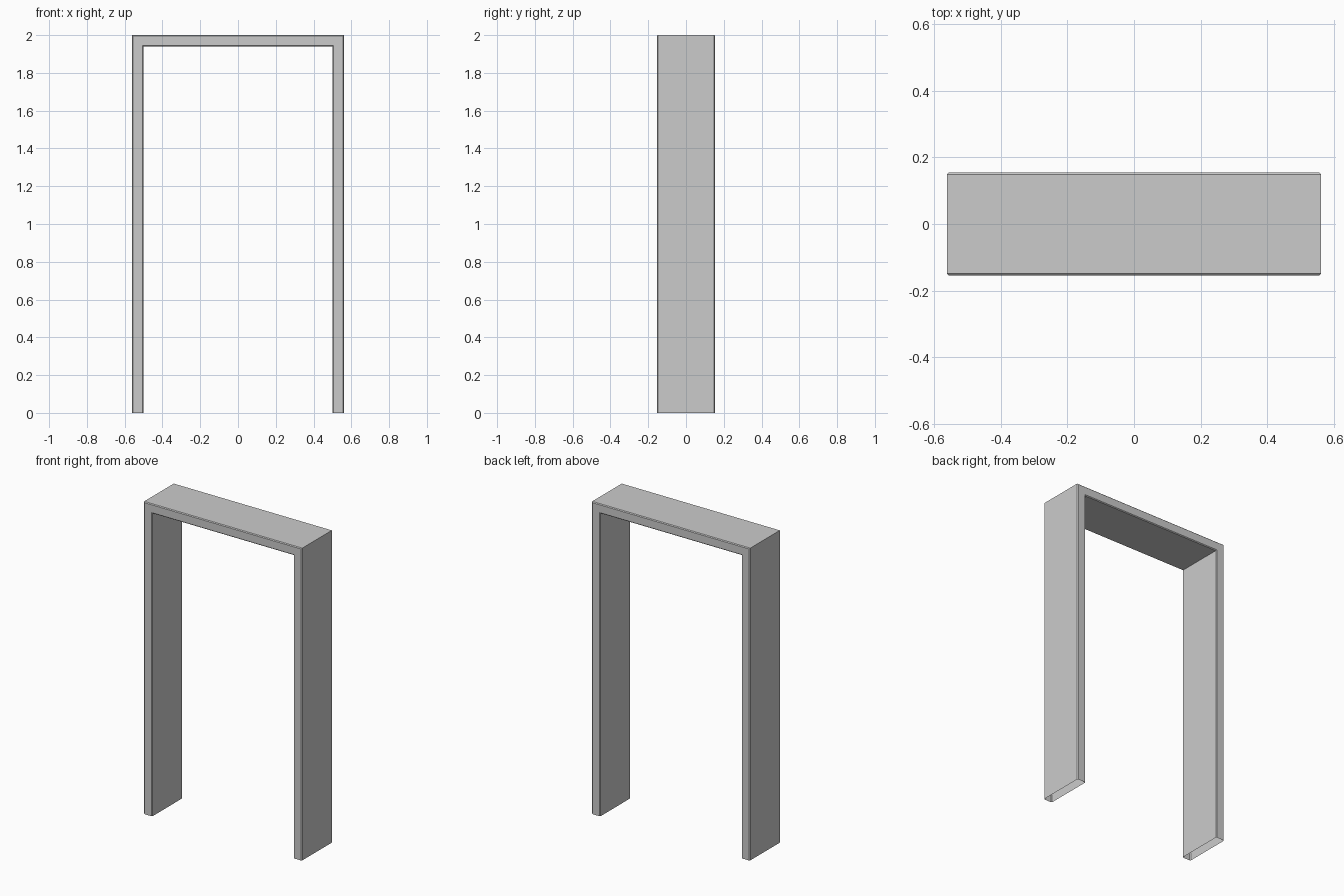
import bpy, bmesh

if "Cube" in bpy.data.objects:
    bpy.data.objects.remove(bpy.data.objects["Cube"])

HALF_W, HEIGHT, THICK, HALF_D, BEV = 0.56, 2.0, 0.06, 0.154, 0.005

# Bevelled cross-section: (distance inward from the outer edge, y)
half = [(0, HALF_D - BEV), (BEV, HALF_D), (THICK - BEV, HALF_D), (THICK, HALF_D - BEV)]
section = half + [(d, -y) for d, y in reversed(half)]

# Sweep the section up one jamb, across the head and down the other, with mitred corners
bm = bmesh.new()
rings = []
for side, top in ((-1, False), (-1, True), (1, True), (1, False)):
    rings.append([bm.verts.new((side * (HALF_W - d), y, HEIGHT - d if top else 0))
                  for d, y in section])
n = len(section)
for a, b in zip(rings, rings[1:]):
    for i in range(n):
        j = (i + 1) % n
        bm.faces.new((a[i], a[j], b[j], b[i]))

# The jambs stay open at the floor; orient all walls outward
bmesh.ops.recalc_face_normals(bm, faces=bm.faces)
top_face = max(bm.faces, key=lambda f: f.calc_center_median().z)
if top_face.normal.z < 0:
    bmesh.ops.reverse_faces(bm, faces=bm.faces)

mesh = bpy.data.meshes.new("door_frame")
bm.to_mesh(mesh)
bm.free()
frame = bpy.data.objects.new("door_frame", mesh)
bpy.context.collection.objects.link(frame)
